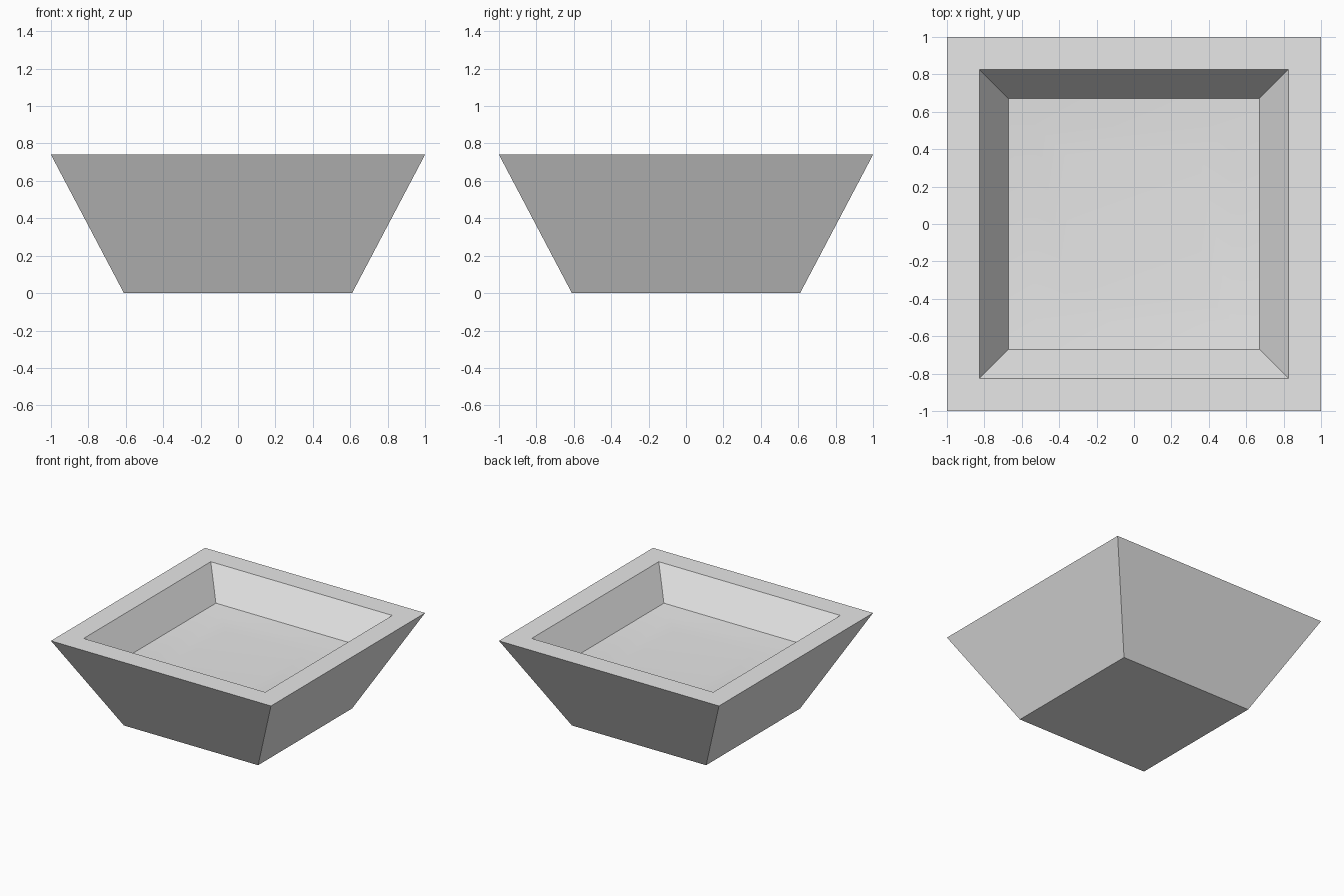
import bpy
import bmesh
import math

# Remove the default cube
cube = bpy.data.objects.get("Cube")
if cube:
    bpy.data.objects.remove(cube, do_unlink=True)

# Plain grey material
grey = bpy.data.materials.new("light_grey")
grey.use_nodes = True
colour = (0.8, 0.8, 0.8, 1)
grey.diffuse_color = colour
grey.node_tree.nodes["Principled BSDF"].inputs["Base Color"].default_value = colour

# Square cross-sections (half width, height): base, rim, inner wall, soft dished floor
SECTIONS = [
    (0.61, 0.0),
    (1.0, 0.74),
    (0.825, 0.74),
    (0.67, 0.50),
    (0.52, 0.485),
    (0.36, 0.48),
]


def square_ring(bm, half, z):
    corners = ((-1, -1), (1, -1), (1, 1), (-1, 1))
    return [bm.verts.new((sx * half, sy * half, z)) for sx, sy in corners]


# Tapered square bowl, joined ring by ring
bm = bmesh.new()
rings = [square_ring(bm, half, z) for half, z in SECTIONS]
bm.faces.new(rings[0][::-1])
for lower, upper in zip(rings, rings[1:]):
    for i in range(4):
        j = (i + 1) % 4
        bm.faces.new((lower[i], lower[j], upper[j], upper[i]))
bm.faces.new(rings[-1])
bmesh.ops.recalc_face_normals(bm, faces=bm.faces)

mesh = bpy.data.meshes.new("square_bowl")
bm.to_mesh(mesh)
bm.free()
mesh.materials.append(grey)
bowl = bpy.data.objects.new("square_bowl", mesh)
bpy.context.collection.objects.link(bowl)

# Soft floor, crisp rim and wall edges
bpy.ops.object.select_all(action="DESELECT")
bowl.select_set(True)
bpy.context.view_layer.objects.active = bowl
bpy.ops.object.shade_smooth_by_angle(angle=math.radians(30))
